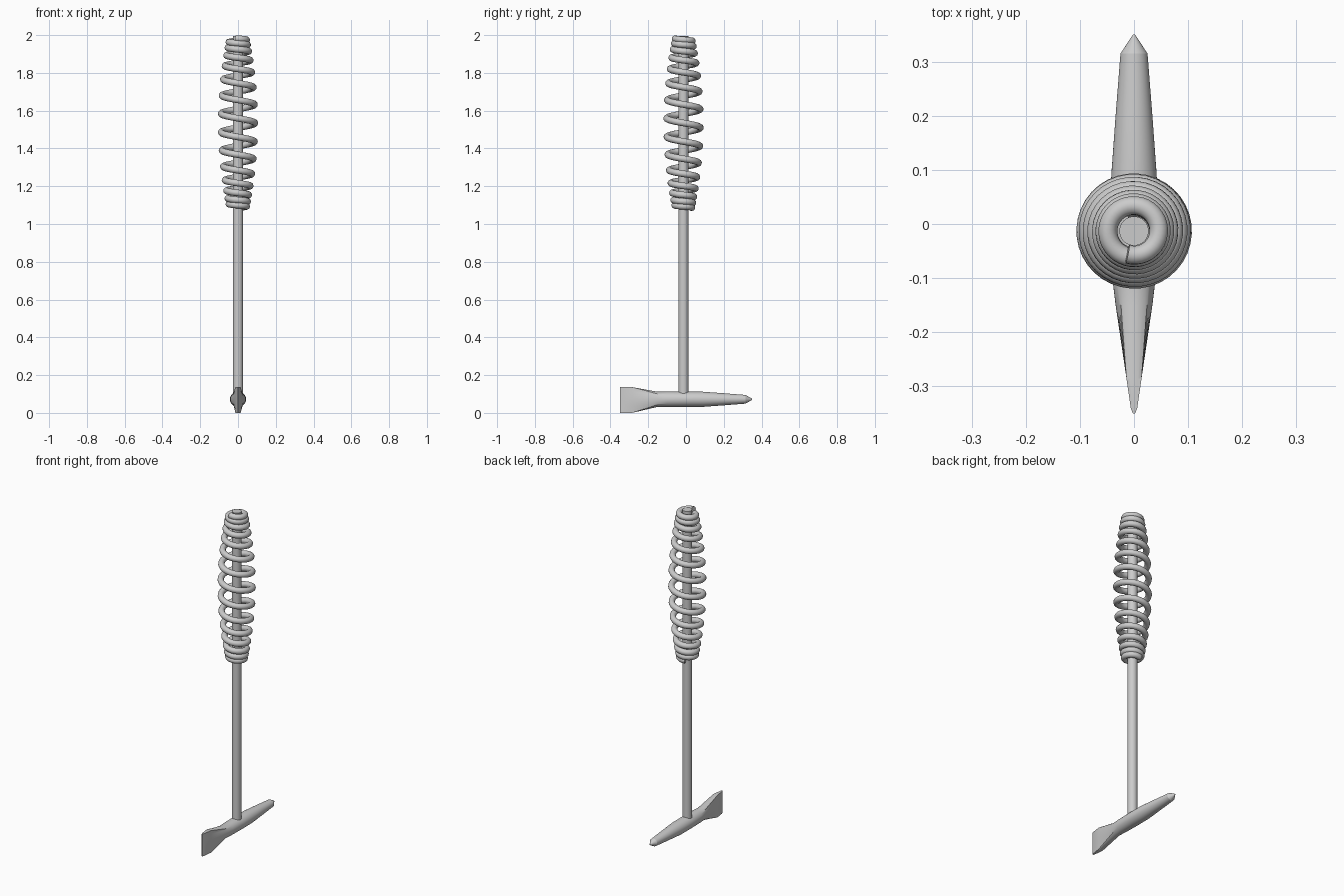
import bpy, bmesh
from math import sin, cos, pi, radians

if "Cube" in bpy.data.objects:
    bpy.data.objects.remove(bpy.data.objects["Cube"])

SHAFT_Y = -0.013   # shaft axis offset from the centre of the head


def smooth(obj, angle=30):
    bpy.ops.object.select_all(action='DESELECT')
    obj.select_set(True)
    bpy.context.view_layer.objects.active = obj
    bpy.ops.object.shade_smooth_by_angle(angle=radians(angle))


# Head: sections lofted along y, from a flat chisel blade to a round pick point
# (y, half width, half height, squareness, centre z)
sections = [
    (-0.350, 0.002, 0.0685, 1, 0.0685),
    (-0.340, 0.006, 0.0685, 1, 0.0685),
    (-0.285, 0.014, 0.0680, 1, 0.0685),
    (-0.150, 0.034, 0.0400, 0, 0.0720),
    (-0.100, 0.040, 0.0400, 0, 0.0720),
    (0.000, 0.043, 0.0400, 0, 0.0720),
    (0.090, 0.042, 0.0400, 0, 0.0720),
    (0.200, 0.034, 0.0320, 0, 0.0720),
    (0.315, 0.025, 0.0230, 0, 0.0720),
    (0.350, 0.002, 0.0030, 0, 0.0720),
]
SEG = 40
bm = bmesh.new()
rings = []
for y, rx, rz, sq, zc in sections:
    ring = []
    for i in range(SEG):
        a = 2 * pi * i / SEG
        c, s = cos(a), sin(a)
        k = 1 / max(abs(c), abs(s)) if sq else 1
        ring.append(bm.verts.new((rx * c * k, y, zc + rz * s * k)))
    rings.append(ring)
for r0, r1 in zip(rings, rings[1:]):
    for i in range(SEG):
        j = (i + 1) % SEG
        bm.faces.new((r0[i], r0[j], r1[j], r1[i]))
bm.faces.new(rings[0])
bm.faces.new(rings[-1])
bmesh.ops.recalc_face_normals(bm, faces=bm.faces)
mesh = bpy.data.meshes.new("hammer_head")
bm.to_mesh(mesh)
bm.free()
head = bpy.data.objects.new("hammer_head", mesh)
bpy.context.collection.objects.link(head)
smooth(head, 25)

# Shaft: straight round rod running from the head to the top of the grip
z0, z1 = 0.07, 1.995
bpy.ops.mesh.primitive_cylinder_add(vertices=32, radius=0.027, depth=z1 - z0,
                                    location=(0, SHAFT_Y, (z0 + z1) / 2))
shaft = bpy.context.object
shaft.name = "shaft"
smooth(shaft)

# Spring grip: left-handed barrel coil, tight at the ends and open in the middle
TURNS, STEPS, WIRE = 14.6, 36, 0.0175
count = int(TURNS * STEPS) + 1
curve = bpy.data.curves.new("spring_grip", 'CURVE')
curve.dimensions = '3D'
curve.bevel_depth = WIRE
curve.bevel_resolution = 4
curve.use_fill_caps = True
spline = curve.splines.new('POLY')
spline.points.add(count - 1)
for i, p in enumerate(spline.points):
    s = 2 * i / (count - 1) - 1
    dz = 0.448 * s + 0.088 * sin(pi * s)
    r = 0.0895 - 0.045 * (dz / 0.448) ** 2
    a = radians(110) - 2 * pi * TURNS * i / (count - 1)
    p.co = (r * cos(a), SHAFT_Y + r * sin(a), 1.534 + dz, 1)
spring = bpy.data.objects.new("spring_grip", curve)
bpy.context.collection.objects.link(spring)
bpy.ops.object.select_all(action='DESELECT')
spring.select_set(True)
bpy.context.view_layer.objects.active = spring
bpy.ops.object.convert(target='MESH')
smooth(bpy.context.object, 50)
